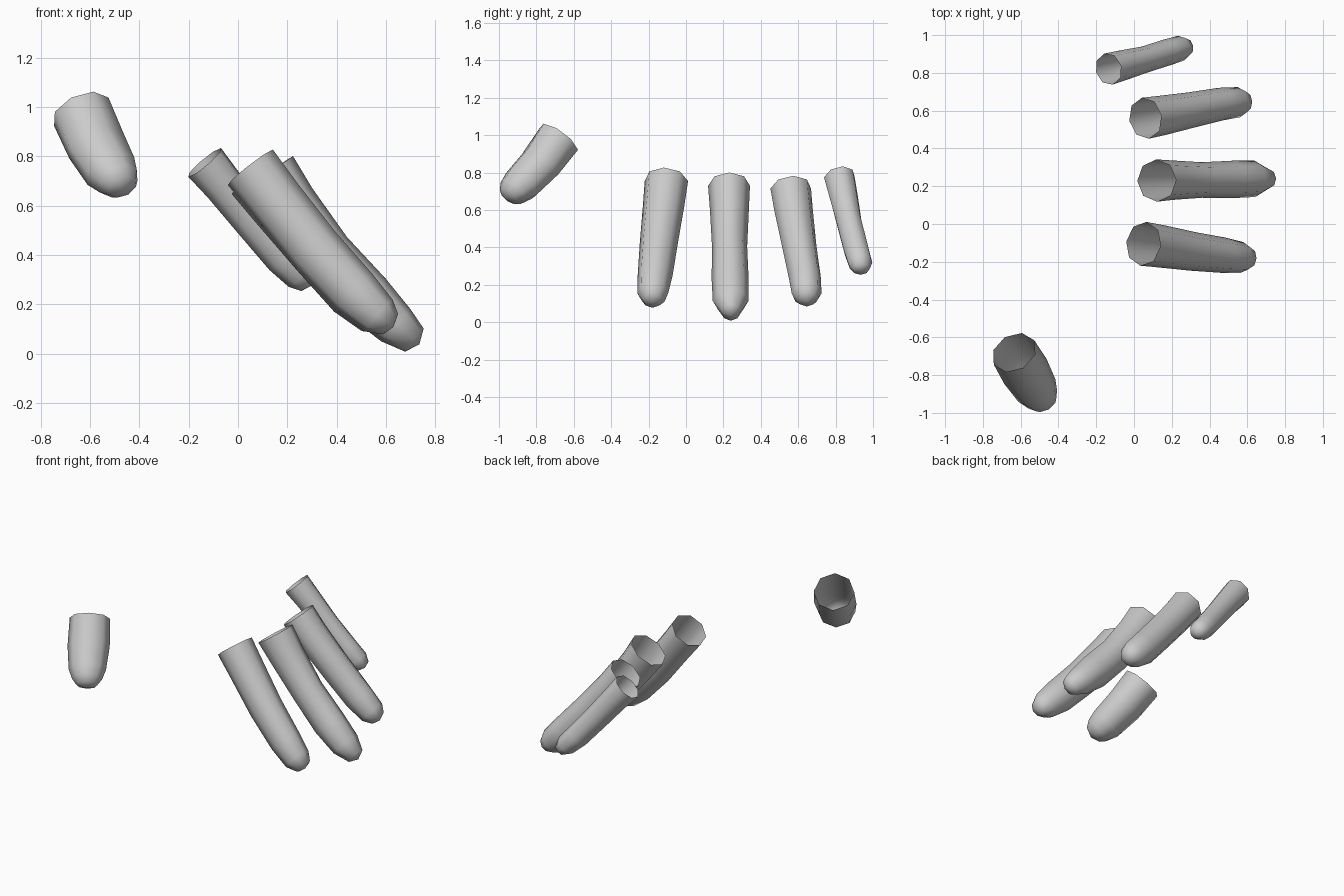
import bpy, bmesh, math
from mathutils import Vector

if "Cube" in bpy.data.objects:
    bpy.data.objects.remove(bpy.data.objects["Cube"])

SIDES = 8


def finger(name, rings, tip):
    """Open octagonal sleeve lofted along a path; ring = (x, y, z, half width, half depth)."""
    bm = bmesh.new()
    centres = [Vector(r[:3]) for r in rings]
    loops = []
    for i, (c, r) in enumerate(zip(centres, rings)):
        along = (centres[min(i + 1, len(rings) - 1)] - centres[max(i - 1, 0)]).normalized()
        side = along.cross(Vector((0, 0, 1))).normalized()
        up = side.cross(along)
        loops.append([bm.verts.new(c + side * r[3] * math.cos(a) + up * r[4] * math.sin(a))
                      for a in (2 * math.pi * k / SIDES for k in range(SIDES))])
    # sleeve walls
    for a, b in zip(loops, loops[1:]):
        for k in range(SIDES):
            n = (k + 1) % SIDES
            bm.faces.new((a[k], a[n], b[n], b[k]))
    # closed fingertip
    apex = bm.verts.new(tip)
    for k in range(SIDES):
        bm.faces.new((loops[-1][k], loops[-1][(k + 1) % SIDES], apex))
    bmesh.ops.recalc_face_normals(bm, faces=bm.faces)
    # make normals point away from the path
    f = bm.faces[0] if bm.faces.ensure_lookup_table() is None else None
    mid = (centres[0] + centres[1]) / 2
    if f.normal.dot(f.calc_center_median() - mid) < 0:
        bmesh.ops.reverse_faces(bm, faces=bm.faces)
    for f in bm.faces:
        f.smooth = True
    me = bpy.data.meshes.new(name)
    bm.to_mesh(me)
    bm.free()
    ob = bpy.data.objects.new(name, me)
    bpy.context.collection.objects.link(ob)
    return ob


finger("thumb", [
    (-.635, -.68, .98, .125, .125),
    (-.575, -.78, .845, .13, .112),
    (-.515, -.88, .74, .115, .104),
    (-.485, -.925, .70, .092, .084),
    (-.47, -.95, .675, .065, .056)], (-.465, -.965, .66))

finger("index_finger", [
    (.05, -.105, .755, .117, .117),
    (.155, -.12, .62, .112, .112),
    (.31, -.145, .425, .103, .11),
    (.47, -.165, .25, .094, .105),
    (.57, -.178, .155, .083, .086),
    (.618, -.18, .12, .052, .052)], (.63, -.18, .108))

finger("middle_finger", [
    (.12, .23, .73, .112, .125),
    (.21, .232, .60, .104, .115),
    (.36, .233, .405, .094, .106),
    (.52, .236, .23, .099, .108),
    (.64, .239, .115, .096, .088),
    (.715, .24, .055, .05, .06)], (.735, .24, .038))

finger("ring_finger", [
    (.06, .56, .715, .11, .11),
    (.15, .575, .60, .105, .105),
    (.31, .605, .41, .094, .102),
    (.46, .635, .24, .087, .1),
    (.555, .645, .155, .08, .083),
    (.597, .647, .125, .05, .05)], (.61, .647, .112))

finger("little_finger", [
    (-.135, .82, .775, .085, .09),
    (-.06, .84, .685, .08, .083),
    (.06, .872, .535, .07, .078),
    (.18, .91, .39, .07, .075),
    (.25, .931, .318, .067, .066),
    (.285, .937, .284, .045, .042)], (.295, .938, .274))
